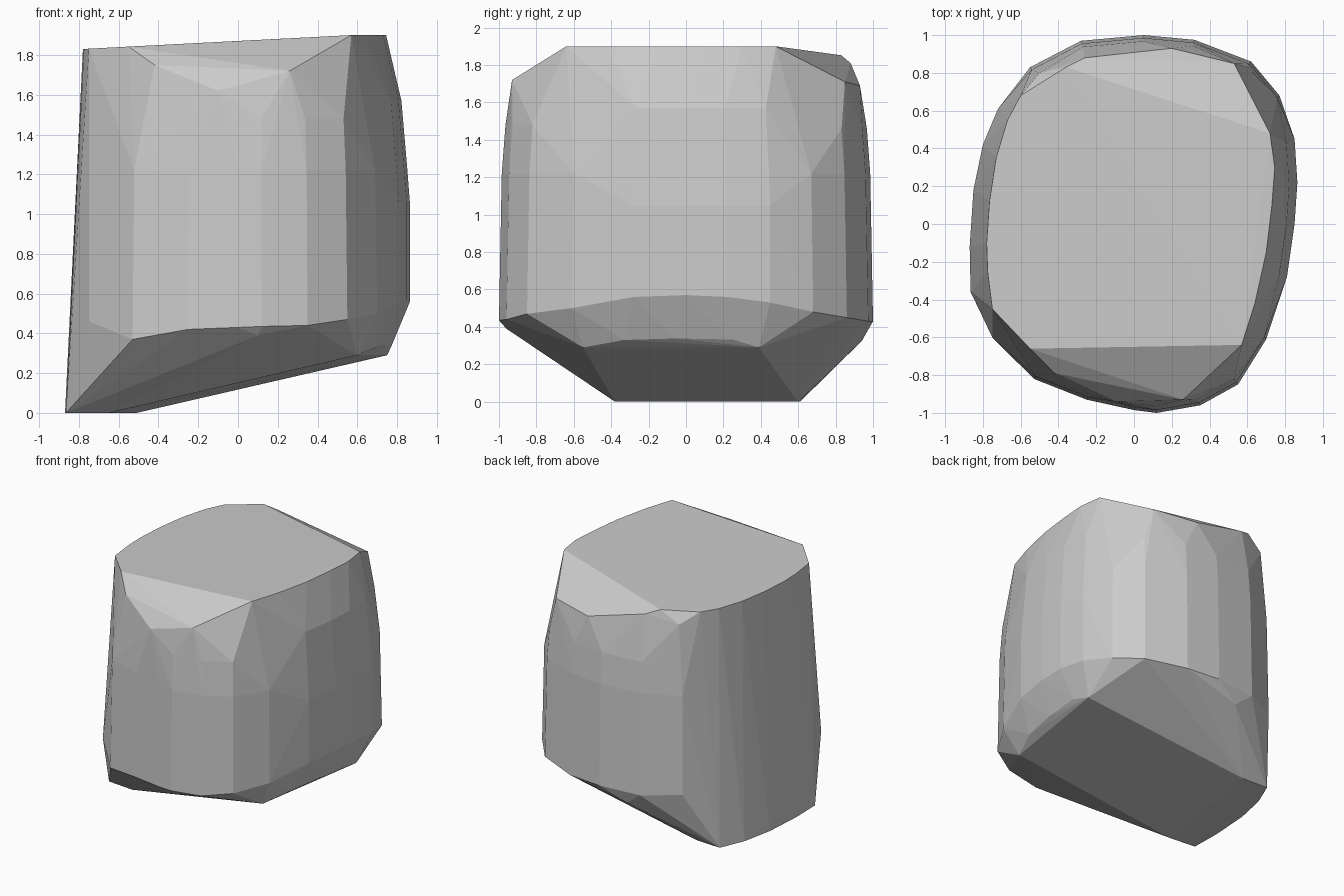
import bpy, bmesh

# Plan outline of the widest part: x, y, height of the lower rim
outline = [(-.75, -.60, .46), (-.53, -.82, .37), (-.25, -.93, .42), (.0, -.985, .43),
           (.12, -1.0, .435), (.35, -.96, .44), (.55, -.85, .47), (.70, -.61, .50),
           (.81, -.28, .56), (.85, .0, .57), (.865, .22, .56), (.85, .45, .53),
           (.77, .68, .48), (.62, .86, .45), (.32, .975, .43), (.05, 1.0, .43),
           (-.28, .97, .43), (-.55, .83, .45)]

# Flat top, tilted slightly down to the left
top = [(-.55, -.66), (-.75, -.45), (-.775, -.25), (-.78, -.1), (-.765, .12), (-.73, .35),
       (-.67, .55), (-.60, .68), (-.36, .83), (.72, .48), (.745, .30), (.73, .1),
       (.70, -.15), (.64, -.42), (.57, -.64)]

# Chamfer corners below the front and back edges of the top
chamfers = [(.26, -.93, 1.72), (-.42, -.79, 1.75), (-.1, -.94, 1.62),
            (.53, .85, 1.71), (.2, .93, 1.69), (-.26, .88, 1.81), (-.5, .8, 1.76)]

# Slanted underside with its foot at z = 0
underside = [(-.865, -.36, 0), (-.87, -.12, 0), (-.85, .18, 0), (-.80, .42, 0), (-.72, .61, 0),
             (-.51, .60, 0), (-.65, -.38, 0), (.60, -.55, .29), (.75, .39, .29),
             (.69, -.33, .33), (.74, -.05, .338), (.77, .25, .332),
             (-.15, .94, .325), (.1, -.96, .39), (-.50, -.78, .33)]


def ring(points, scale, z):
    return [(x * scale, y * scale, z) for x, y, _ in points]


points = list(outline) + chamfers + underside
points += [(x, y, min(1.9, 1.83 + .0526 * (x + .78))) for x, y in top]
points += ring(outline[8:12], 1.0, 1.05)       # right bulge
points += ring(outline[1:], .985, 1.22)        # middle
points += ring(outline[2:7], .965, 1.48)       # front shoulder
points += ring(outline[8:12], .95, 1.57)       # right shoulder
points += ring(outline[13:17], .967, 1.46)     # back shoulder

# Faceted stone body: convex skin around the section points
bm = bmesh.new()
for p in points:
    bm.verts.new(p)
result = bmesh.ops.convex_hull(bm, input=bm.verts)
loose = [v for v in bm.verts if not v.link_faces]
bmesh.ops.delete(bm, geom=loose, context='VERTS')
bmesh.ops.dissolve_limit(bm, angle_limit=.01, verts=bm.verts, edges=bm.edges)
bmesh.ops.recalc_face_normals(bm, faces=bm.faces)
mesh = bpy.data.meshes.new("stone_block")
bm.to_mesh(mesh)
bm.free()
bpy.context.collection.objects.link(bpy.data.objects.new("stone_block", mesh))
